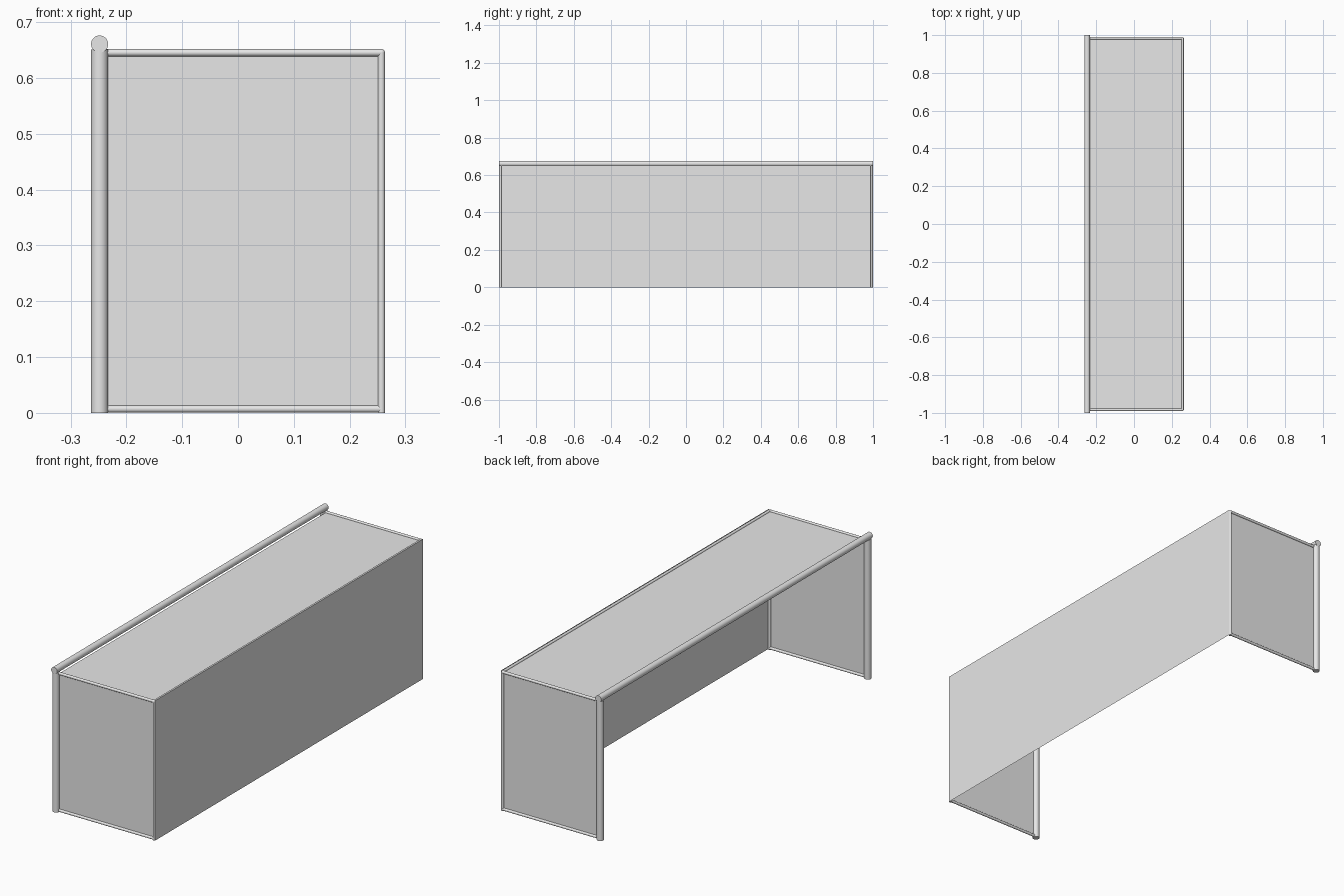
import bpy
from mathutils import Vector

if "Cube" in bpy.data.objects:
    bpy.data.objects.remove(bpy.data.objects["Cube"])

grey = bpy.data.materials.new("light grey")
grey.diffuse_color = (0.8, 0.8, 0.8, 1)
grey.use_nodes = True
grey.node_tree.nodes["Principled BSDF"].inputs["Base Color"].default_value = grey.diffuse_color

POST_X, POST_Y, POST_R = -0.248, 0.985, 0.0153
RAIL_X, RAIL_Y, RAIL_R = 0.257, 0.983, 0.0065
BAR_Z, TOP_Z, LOW_Z = 0.661, 0.6455, 0.007


def finish(name, smooth):
    ob = bpy.context.object
    ob.name = name
    ob.data.materials.append(grey)
    if smooth:
        bpy.ops.object.shade_smooth_by_angle()
    return ob


def tube(name, a, b, r, sides=32):
    a, b = Vector(a), Vector(b)
    d = b - a
    bpy.ops.mesh.primitive_cylinder_add(
        vertices=sides, radius=r, depth=d.length, location=(a + b) / 2,
        rotation=d.to_track_quat('Z', 'Y').to_euler())
    return finish(name, True)


def joint(name, p):
    bpy.ops.mesh.primitive_uv_sphere_add(segments=24, ring_count=12, radius=RAIL_R, location=p)
    return finish(name, True)


def panel(name, corners):
    me = bpy.data.meshes.new(name)
    me.from_pydata(corners, [], [(0, 1, 2, 3)])
    ob = bpy.data.objects.new(name, me)
    bpy.context.collection.objects.link(ob)
    me.materials.append(grey)


# Crossbar
tube("crossbar", (POST_X, -1, BAR_Z), (POST_X, 1, BAR_Z), POST_R)

# Posts, side rails and side panels
for s, side in ((-1, "left"), (1, "right")):
    y = s * RAIL_Y
    tube(side + "_post", (POST_X, s * POST_Y, 0), (POST_X, s * POST_Y, 0.651), POST_R)
    tube(side + "_top_rail", (POST_X, y, TOP_Z), (RAIL_X, y, TOP_Z), RAIL_R)
    tube(side + "_bottom_rail", (POST_X, y, LOW_Z), (RAIL_X, y, LOW_Z), RAIL_R)
    tube(side + "_back_upright", (RAIL_X, y, 0), (RAIL_X, y, TOP_Z), RAIL_R)
    joint(side + "_top_joint", (RAIL_X, y, TOP_Z))
    joint(side + "_bottom_joint", (RAIL_X, y, LOW_Z))
    side_pts = [(POST_X, y, LOW_Z), (RAIL_X, y, LOW_Z), (RAIL_X, y, TOP_Z), (POST_X, y, TOP_Z)]
    panel(side + "_net", side_pts if s < 0 else side_pts[::-1])

# Rear top rail
tube("back_top_rail", (RAIL_X, -RAIL_Y, TOP_Z), (RAIL_X, RAIL_Y, TOP_Z), RAIL_R)

# Top and back panels
Y = RAIL_Y
panel("top_net", [(-0.233, -Y, TOP_Z), (RAIL_X, -Y, TOP_Z), (RAIL_X, Y, TOP_Z), (-0.233, Y, TOP_Z)])
bx, Y = RAIL_X + RAIL_R, RAIL_Y + 0.004
panel("back_net", [(bx, -Y, 0), (bx, Y, 0), (bx, Y, 0.652), (bx, -Y, 0.652)])
